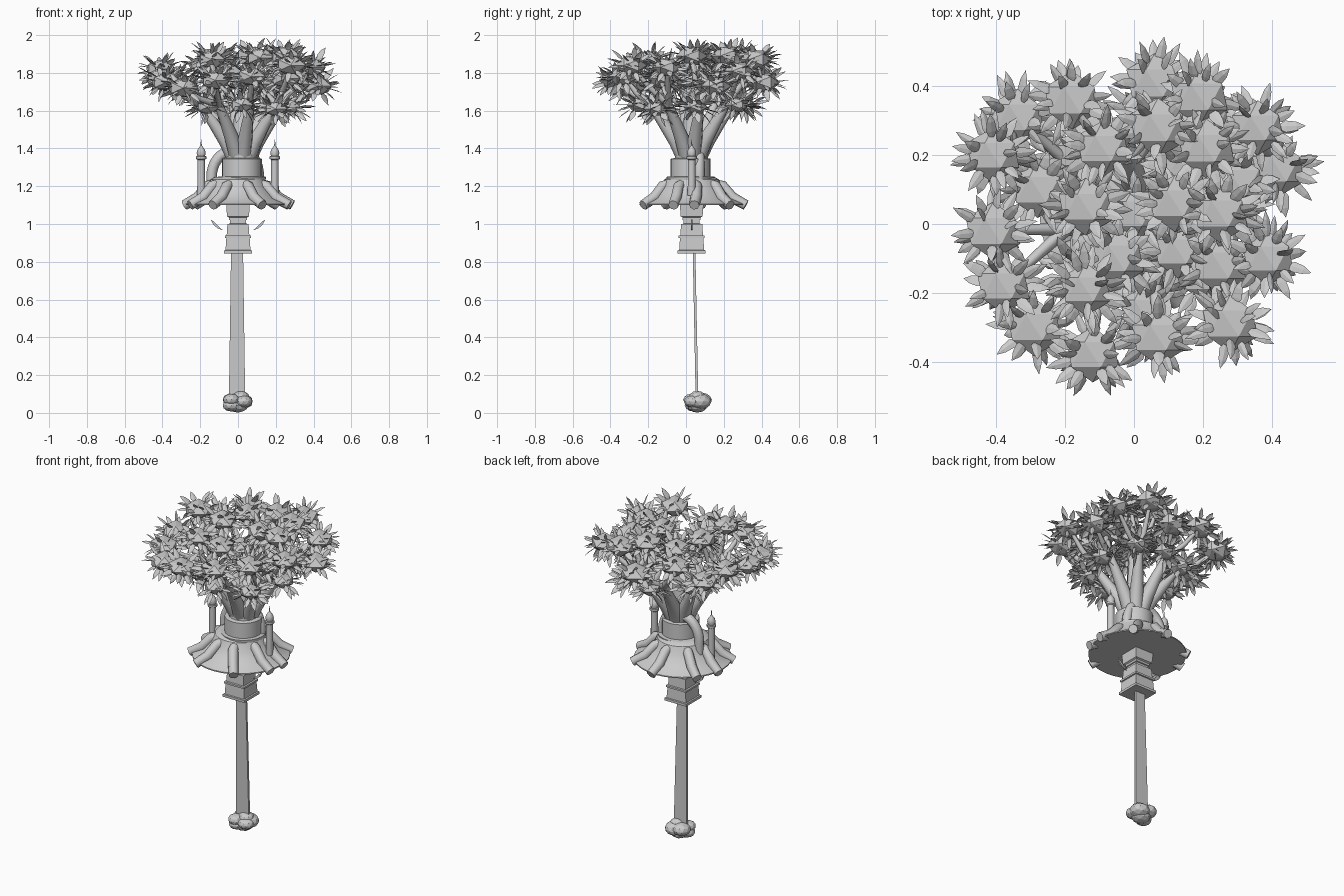
import bpy, bmesh, random
from math import sin, cos, pi, radians
from mathutils import Vector, Matrix

if "Cube" in bpy.data.objects:
    bpy.data.objects.remove(bpy.data.objects["Cube"])

random.seed(4)
CY = 0.03  # y of the central axis


def finish(name, bm, smooth=False):
    me = bpy.data.meshes.new(name)
    bm.normal_update()
    bm.to_mesh(me)
    bm.free()
    ob = bpy.data.objects.new(name, me)
    bpy.context.collection.objects.link(ob)
    if smooth:
        bpy.ops.object.select_all(action='DESELECT')
        ob.select_set(True)
        bpy.context.view_layer.objects.active = ob
        bpy.ops.object.shade_smooth_by_angle(angle=radians(35))
    return ob


def lathe(name, profile, centre, sides=24, turn=0.0, smooth=True):
    """Closed solid of revolution from (radius, z) pairs, bottom to top."""
    bm = bmesh.new()
    rings = [[bm.verts.new((centre[0] + r * cos(turn + 2 * pi * i / sides),
                            centre[1] + r * sin(turn + 2 * pi * i / sides), z))
              for i in range(sides)] for r, z in profile]
    for a, b in zip(rings, rings[1:]):
        for i in range(sides):
            j = (i + 1) % sides
            bm.faces.new((a[i], a[j], b[j], b[i]))
    bm.faces.new(rings[0][::-1])
    bm.faces.new(rings[-1])
    return finish(name, bm, smooth)


def tubes(name, paths, bevel=2):
    """Tapered tubes; each path is a list of (point, radius)."""
    cu = bpy.data.curves.new(name, 'CURVE')
    cu.dimensions = '3D'
    cu.bevel_depth = 1.0
    cu.bevel_resolution = bevel
    cu.use_fill_caps = True
    for path in paths:
        sp = cu.splines.new('POLY')
        sp.points.add(len(path) - 1)
        for p, (co, r) in zip(sp.points, path):
            p.co = (*co, 1)
            p.radius = r
    ob = bpy.data.objects.new(name, cu)
    bpy.context.collection.objects.link(ob)
    return ob


# Splash rocks at the foot of the waterfall
bm = bmesh.new()
for x, y, z, r in [(-.035, .04, .04, .047), (.02, .075, .06, .06), (-.03, .085, .07, .052),
                   (.03, .035, .06, .047), (-.035, .03, .07, .045), (0, .06, .04, .055),
                   (.015, .06, .085, .045)]:
    bmesh.ops.create_icosphere(bm, subdivisions=2, radius=r,
                               matrix=Matrix.Translation((x, y, z)) @ Matrix.Diagonal((1, 1, .7, 1)))
for v in bm.verts:
    v.co.z = max(v.co.z, 0.0)
finish("splash_rocks", bm)

# Waterfall: thin tapering slab
bm = bmesh.new()
bmesh.ops.create_cube(bm, size=1)
for v in bm.verts:
    top = v.co.z > 0
    hw = .03 if top else .043
    v.co = Vector((-.005 + (hw if v.co.x > 0 else -hw),
                   (.04 if top else .058) + v.co.y * .014, .99 if top else .08))
finish("waterfall", bm)

# Square stepped pillar under the island
q = 2 ** .5
lathe("stepped_pillar", [(h * q, z) for h, z in [
    (.074, .845), (.074, .86), (.066, .862), (.062, .925), (.069, .927), (.069, .938), (.06, .94),
    (.056, 1.0), (.042, 1.002), (.042, 1.02), (.048, 1.022), (.048, 1.035), (.058, 1.04), (.064, 1.125)]],
    (0, CY), 4, pi / 4, False)

# Side fins beside the pillar
for s in (-1, 1):
    bm = bmesh.new()
    out = [(.145, 1.025), (.13, .995), (.105, .975), (.08, .967), (.1, .985), (.122, 1.008)]
    f = bm.faces.new([bm.verts.new((s * x, CY - .004, z)) for x, z in out])
    g = bmesh.ops.extrude_face_region(bm, geom=[f])
    bmesh.ops.translate(bm, vec=(0, .008, 0), verts=[e for e in g['geom'] if isinstance(e, bmesh.types.BMVert)])
    bmesh.ops.recalc_face_normals(bm, faces=bm.faces[:])
    finish("side_fin", bm)

# Island skirt with a flat underside, and the trunk above it
lathe("island_skirt", [(.275, 1.1), (.275, 1.107), (.21, 1.135), (.165, 1.19), (.145, 1.235), (.12, 1.25)],
      (0, CY), 32)
lathe("trunk", [(.125, 1.22), (.128, 1.25), (.106, 1.252), (.106, 1.345), (.082, 1.35), (.078, 1.39),
                (.085, 1.43)], (.02, .025), 20)

# Roots running down the skirt
roots = []
for i in range(9):
    a = 2 * pi * (i + .3) / 9 + random.uniform(-.08, .08)
    b = a + random.uniform(-.15, .15)
    pt = lambda r, z, t: (r * cos(t), CY + r * sin(t), z)
    roots.append([(pt(.11, 1.215, a), .026), (pt(.165, 1.2, a), .029),
                  (pt(.215, 1.14, (a + b) / 2), .03), (pt(.288, 1.1, b), .027)])
tubes("roots", roots, 2)

# Arched buttresses on both sides of the trunk
for s, reach in ((-1, .11), (1, .08)):
    arc = [((s * (.03 + reach * cos(t)), CY + .04, 1.25 + .135 * sin(t)), .028)
           for t in [pi / 2 * k / 8 for k in range(9)]]
    arc.insert(0, ((s * (.03 + reach), CY + .04, 1.17), .028))
    tubes("arched_buttress", [arc])

# Slim towers with ringed domes
for s in (-1, 1):
    lathe("tower", [(.021, 1.15), (.02, 1.34), (.027, 1.345), (.027, 1.358), (.02, 1.36), (.024, 1.375),
                    (.02, 1.393), (.01, 1.407), (.004, 1.415), (.001, 1.447)], (s * .195, CY), 12)

# Foliage clump centres
CLUMPS = [(-.18, .36, 1.84), (-.34, .31, 1.77), (-.41, .2, 1.82), (-.41, -.02, 1.77), (-.38, -.18, 1.75),
          (-.29, -.3, 1.72), (-.12, -.38, 1.76), (.07, -.33, 1.78), (.28, -.29, 1.84), (.39, -.1, 1.83),
          (.42, .16, 1.73), (.36, .28, 1.81), (.19, .37, 1.87), (.06, .41, 1.75), (.07, .28, 1.89),
          (-.09, .22, 1.87), (-.14, .05, 1.88), (-.14, -.19, 1.87), (-.05, -.1, 1.8), (-.28, .1, 1.71),
          (.21, .22, 1.89), (.25, .03, 1.89), (.25, -.12, 1.77), (.12, .06, 1.88), (.13, -.08, 1.74),
          (.3, .12, 1.74), (0, .03, 1.76), (.15, .16, 1.72)]
LOW = [(.27, .05, 1.62), (.2, .27, 1.63), (.03, .31, 1.63), (-.17, .2, 1.65), (-.16, -.14, 1.62),
       (.02, -.25, 1.63), (.2, -.16, 1.61)]

# Branches: thick limbs from the trunk, then twigs to each clump
base = Vector((.02, .03, 1.36))
limbs, ends = [], []
for i in range(8):
    a = 2 * pi * i / 8 + .2
    d = Vector((cos(a), sin(a), 0))
    pts = [base + d * .045, base + d * .085 + Vector((0, 0, .08)),
           base + d * .155 + Vector((0, 0, .18)), base + d * .22 + Vector((0, 0, .27))]
    limbs.append(list(zip(pts, (.042, .04, .031, .022))))
    ends.append(pts[3])
limbs.append([(base, .06), (base + Vector((0, 0, .2)), .042), (base + Vector((.03, .02, .38)), .02)])
ends.append(base + Vector((0, 0, .25)))
for c in CLUMPS:
    c = Vector(c)
    e = min(ends, key=lambda p: (p.xy - c.xy).length)
    mid = e.lerp(c, .55) + Vector((0, 0, -.015))
    limbs.append([(e, .02), (mid, .015), (c, .009)])
tubes("branches", limbs)


def leaf(bm, centre, d):
    """Pointed, slightly folded leaf growing out along d."""
    side = d.cross(Vector((random.uniform(-.6, .6), random.uniform(-.6, .6), 1))).normalized()
    up = side.cross(d).normalized()
    L, w = random.uniform(.07, .095), random.uniform(.013, .018)
    root = centre + Vector((d.x, d.y, d.z * .7)) * .05
    p = lambda t, s, h: bm.verts.new(root + d * L * t + side * w * s + up * h)
    v0, m1, m2, tip = p(0, 0, 0), p(.35, 0, .003), p(.7, 0, .003), p(1, 0, -.003)
    for s in (-1, 1):
        a, b = p(.35, s, 0), p(.7, s * .75, 0)
        for f in ((v0, a, m1), (m1, a, b, m2), (m2, b, tip)):
            bm.faces.new(f if s < 0 else f[::-1])


# Leaf clumps: faceted flattened cores bristling with leaves
bm = bmesh.new()
for c in CLUMPS + LOW:
    c = Vector(c)
    k = .8 if c.z < 1.67 else random.uniform(.95, 1.08)
    bmesh.ops.create_icosphere(bm, subdivisions=1, radius=.085 * k,
                               matrix=Matrix.Translation(c) @ Matrix.Diagonal((1, .95, .62, 1))
                               @ Matrix.Rotation(pi / 2, 4, 'X'))
    n = 30
    for i in range(n):
        z = .85 * (1 - 2 * (i + .5) / n)
        a = i * 2.39996 + random.uniform(-.4, .4)
        r = (1 - z * z) ** .5
        leaf(bm, c, Vector((r * cos(a), r * sin(a), z + random.uniform(-.15, .1))).normalized())
finish("foliage", bm)
